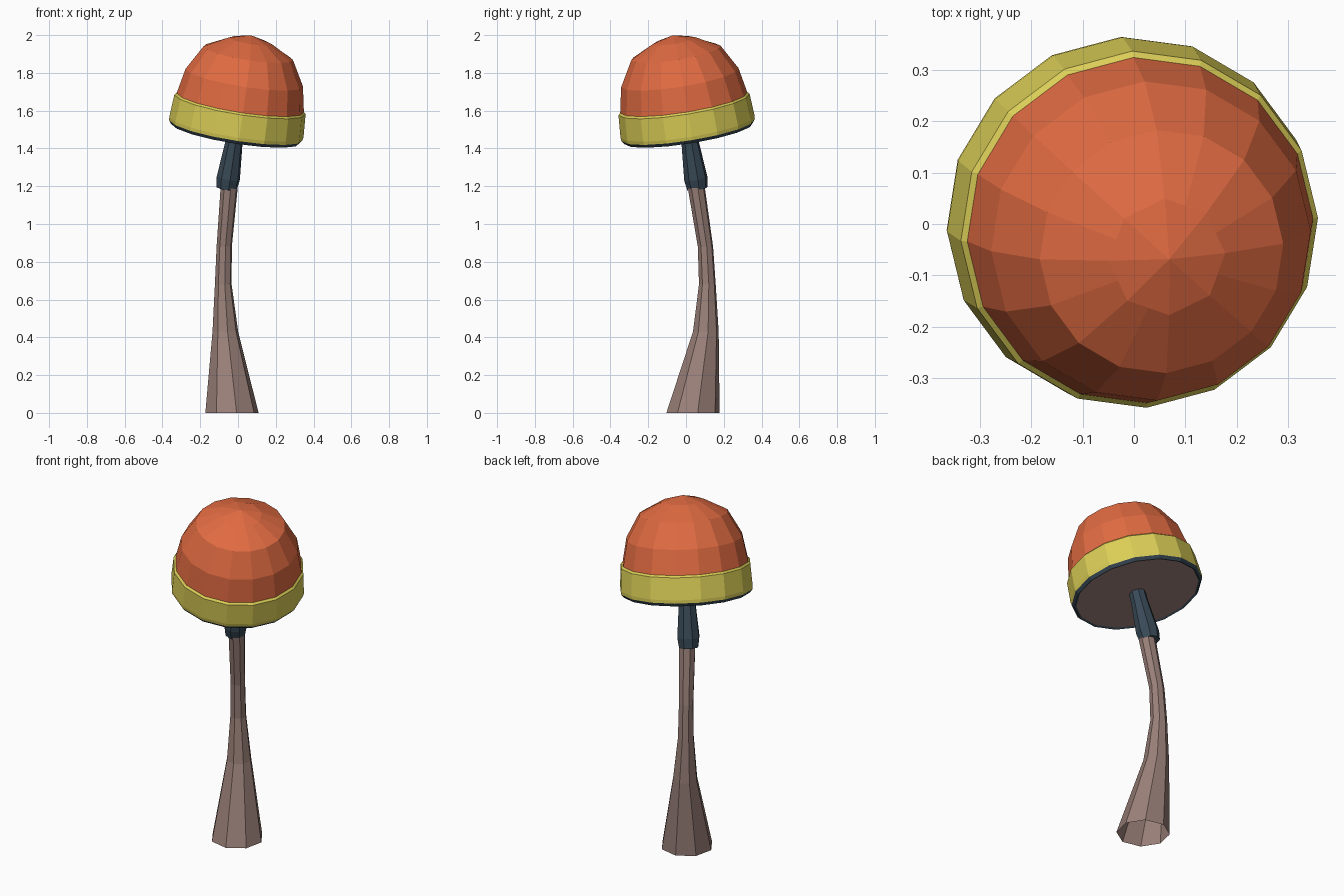
import bpy, bmesh, math
from mathutils import Vector

if "Cube" in bpy.data.objects:
    bpy.data.objects.remove(bpy.data.objects["Cube"])

def material(name, rgb):
    m = bpy.data.materials.new(name)
    m.diffuse_color = (*rgb, 1)
    m.use_nodes = True
    m.node_tree.nodes["Principled BSDF"].inputs["Base Color"].default_value = m.diffuse_color
    return m

ORANGE = material("orange", (0.75, 0.147, 0.054))
YELLOW = material("yellow", (0.71, 0.62, 0.095))
BROWN = material("dusty brown", (0.32, 0.214, 0.187))
NAVY = material("dark slate", (0.04, 0.068, 0.095))

# Cap and collar share an axis leaning to the front right
AXIS = Vector((0.155, -0.155, 0.976)).normalized()
ORIGIN = Vector((-0.013, 0.013, 1.485))

def ring(center, axis, r, sides, phase, octagon=False):
    q = Vector((0, 0, 1)).rotation_difference(axis)
    pts = []
    for i in range(sides):
        a = phase + 2 * math.pi * i / sides
        k = r * math.cos(2 * math.pi / sides) if octagon and i % 2 else r
        pts.append(center + q @ Vector((k * math.cos(a), k * math.sin(a), 0)))
    return pts

def loft(name, rings, mats, band_mat=None, tip=None, base=None):
    """Skin rings bottom to top; tip closes the top with a fan, base is a bottom cap material."""
    bm = bmesh.new()
    loops = [[bm.verts.new(p) for p in r] for r in rings]
    n = len(loops[0])
    for b, (lo, hi) in enumerate(zip(loops, loops[1:])):
        for i in range(n):
            j = (i + 1) % n
            f = bm.faces.new((lo[i], lo[j], hi[j], hi[i]))
            f.material_index = band_mat[b] if band_mat else 0
    if tip is not None:
        t = bm.verts.new(tip)
        for i in range(n):
            f = bm.faces.new((loops[-1][i], loops[-1][(i + 1) % n], t))
            f.material_index = band_mat[-1] if band_mat else 0
    if base is not None:
        bm.faces.new(loops[0][::-1]).material_index = base
    me = bpy.data.meshes.new(name)
    bm.to_mesh(me)
    bm.free()
    for m in mats:
        me.materials.append(m)
    ob = bpy.data.objects.new(name, me)
    bpy.context.collection.objects.link(ob)
    return ob

# Cap: brown underside, slate lip, yellow band with small ledge, orange dome
profile = [(0.335, 0.0), (0.345, -0.006), (0.358, 0.012), (0.36, 0.03),
           (0.352, 0.152), (0.341, 0.162), (0.315, 0.297), (0.24, 0.43), (0.115, 0.497)]
rings = [ring(ORIGIN + AXIS * h, AXIS, r, 16, math.radians(3), i == len(profile) - 1)
         for i, (r, h) in enumerate(profile)]
loft("cap", rings, [ORANGE, YELLOW, NAVY, BROWN], [2, 2, 1, 1, 1, 0, 0, 0],
     tip=ORIGIN + AXIS * 0.527, base=3)

# Collar under the cap
collar = [(0.055, -0.305), (0.063, -0.25), (0.047, -0.06), (0.045, 0.005)]
loft("collar", [ring(ORIGIN + AXIS * h, AXIS, r, 8, math.radians(10)) for r, h in collar],
     [NAVY], base=0)

# Curved stem, flared and open at the foot
stem = [(-0.032, 0.037, 0.0, 0.143), (-0.067, 0.105, 0.43, 0.069), (-0.078, 0.113, 0.68, 0.045),
        (-0.073, 0.103, 0.88, 0.041), (-0.047, 0.055, 1.19, 0.046)]
up = Vector((0, 0, 1))
loft("stem", [ring(Vector((x, y, z)), up, r, 8, math.radians(10)) for x, y, z, r in stem], [BROWN])
